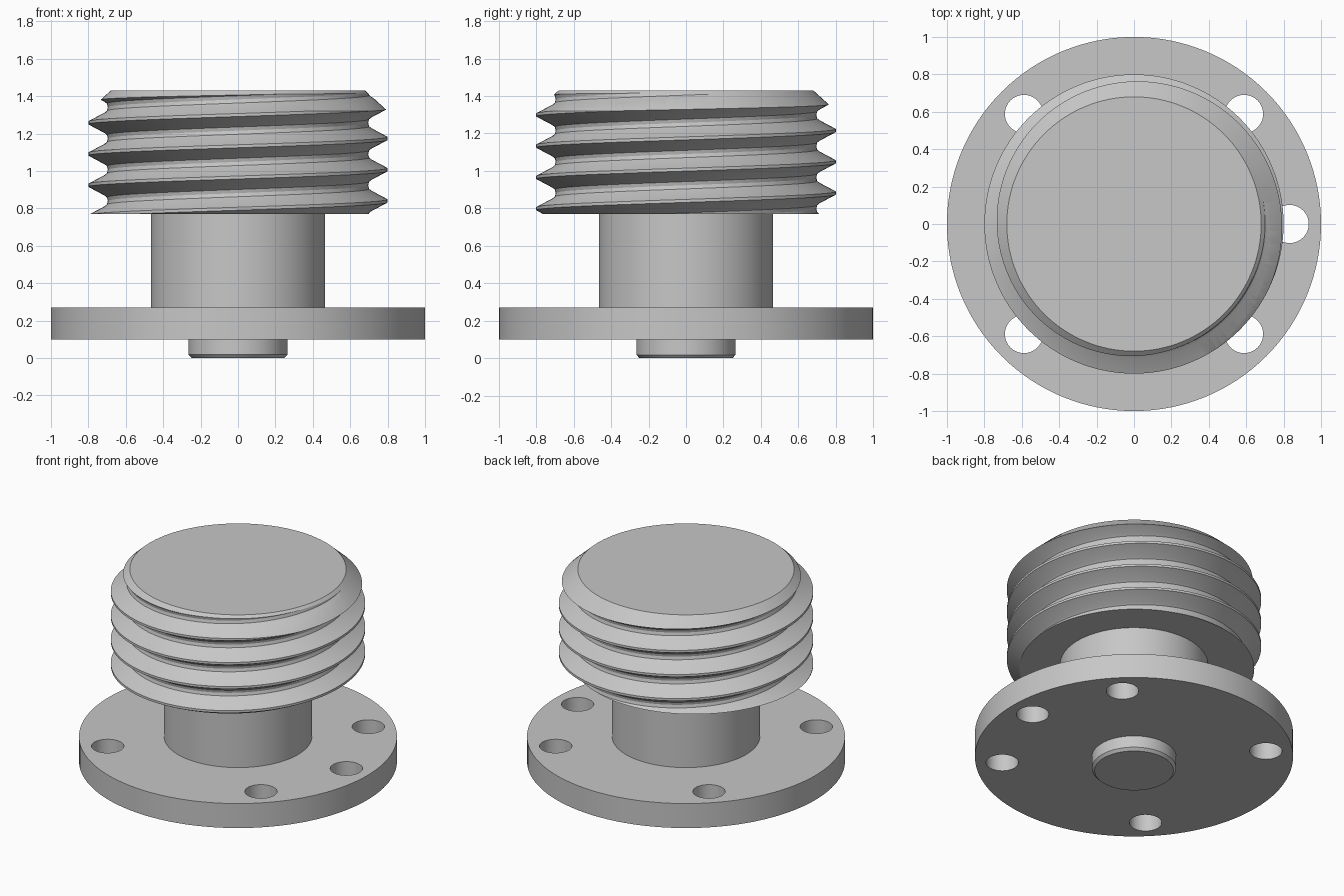
import bpy, bmesh, math

cube = bpy.data.objects.get("Cube")
if cube:
    bpy.data.objects.remove(cube, do_unlink=True)

# One plain metal colour
GREY = (0.57, 0.57, 0.57, 1)
metal = bpy.data.materials.new("grey metal")
metal.use_nodes = True
metal.diffuse_color = GREY
metal.node_tree.nodes["Principled BSDF"].inputs["Base Color"].default_value = GREY

SIDES = 128
BOTTOM, TOP = 0.77, 1.43      # threaded head
PITCH, CREST_Z = 0.167, 0.84  # crest height at +x


def finish(name, bm):
    bmesh.ops.recalc_face_normals(bm, faces=bm.faces)
    mesh = bpy.data.meshes.new(name)
    bm.to_mesh(mesh)
    bm.free()
    mesh.materials.append(metal)
    obj = bpy.data.objects.new(name, mesh)
    bpy.context.collection.objects.link(obj)
    return obj


def lathe(name, profile, sides=SIDES, centre=(0, 0)):
    """Closed solid of revolution from (radius, z) pairs."""
    bm = bmesh.new()
    rings = []
    for r, z in profile:
        rings.append([bm.verts.new((centre[0] + r * math.cos(math.tau * i / sides),
                                    centre[1] + r * math.sin(math.tau * i / sides), z))
                      for i in range(sides)])
    for a, b in zip(rings, rings[1:]):
        for i in range(sides):
            j = (i + 1) % sides
            bm.faces.new((a[i], a[j], b[j], b[i]))
    bm.faces.new(rings[0])
    bm.faces.new(rings[-1])
    return finish(name, bm)


def activate(obj):
    bpy.ops.object.select_all(action='DESELECT')
    obj.select_set(True)
    bpy.context.view_layer.objects.active = obj


def boolean(obj, cutter, operation):
    cutter.hide_render = True
    mod = obj.modifiers.new("cut", 'BOOLEAN')
    mod.object, mod.operation, mod.solver = cutter, operation, 'EXACT'
    activate(obj)
    bpy.ops.object.modifier_apply(modifier=mod.name)
    bpy.data.objects.remove(cutter, do_unlink=True)


def smooth(obj):
    activate(obj)
    bpy.ops.object.shade_smooth_by_angle(angle=math.radians(25))


def helical_thread(name):
    """Single right-hand thread, overlong at both ends."""
    # (radius, height as offset from crest centre): crest, flanks, rounded root
    tooth = [(0.8, -0.008), (0.8, 0.008), (0.715, 0.053), (0.701, 0.064),
             (0.696, 0.0835), (0.701, 0.103), (0.715, 0.114)]
    low, high = BOTTOM - 0.05, TOP + 0.05
    bm = bmesh.new()
    columns = []
    for i in range(SIDES + 1):
        a = math.tau * i / SIDES
        column = []
        for turn in range(-3, 7):
            for r, dz in tooth:
                z = CREST_Z + PITCH * (turn + i / SIDES) + dz
                if not low < z < high:
                    z, r = min(max(z, low), high), 0.7
                column.append(bm.verts.new((r * math.cos(a), r * math.sin(a), z)))
        columns.append(column)
    for a, b in zip(columns, columns[1:]):
        for k in range(len(a) - 1):
            bm.faces.new((a[k], b[k], b[k + 1], a[k + 1]))
    bmesh.ops.remove_doubles(bm, verts=bm.verts, dist=0.0001)
    bmesh.ops.holes_fill(bm, edges=[e for e in bm.edges if e.is_boundary], sides=0)
    return finish(name, bm)


# Threaded head, trimmed flat below and chamfered above
head = helical_thread("threaded_head")
envelope = lathe("head_envelope", [(0.95, BOTTOM), (0.95, TOP - 0.245), (0.68, TOP)])
boolean(head, envelope, 'INTERSECT')
smooth(head)

# Stem between flange and head
smooth(lathe("stem", [(0.465, 0.26), (0.465, BOTTOM + 0.01)]))

# Flange with five bolt holes; the -x position is left solid
flange = lathe("flange", [(1, 0.1), (1, 0.27)])
for degrees in (-135, -45, 0, 45, 135):
    a = math.radians(degrees)
    hole = lathe("hole_cutter", [(0.102, 0), (0.102, 0.4)], 48,
                 (0.832 * math.cos(a), 0.832 * math.sin(a)))
    boolean(flange, hole, 'DIFFERENCE')
smooth(flange)

# Locating boss underneath, with a small chamfer
smooth(lathe("locating_boss", [(0.248, 0), (0.265, 0.018), (0.265, 0.11)]))
